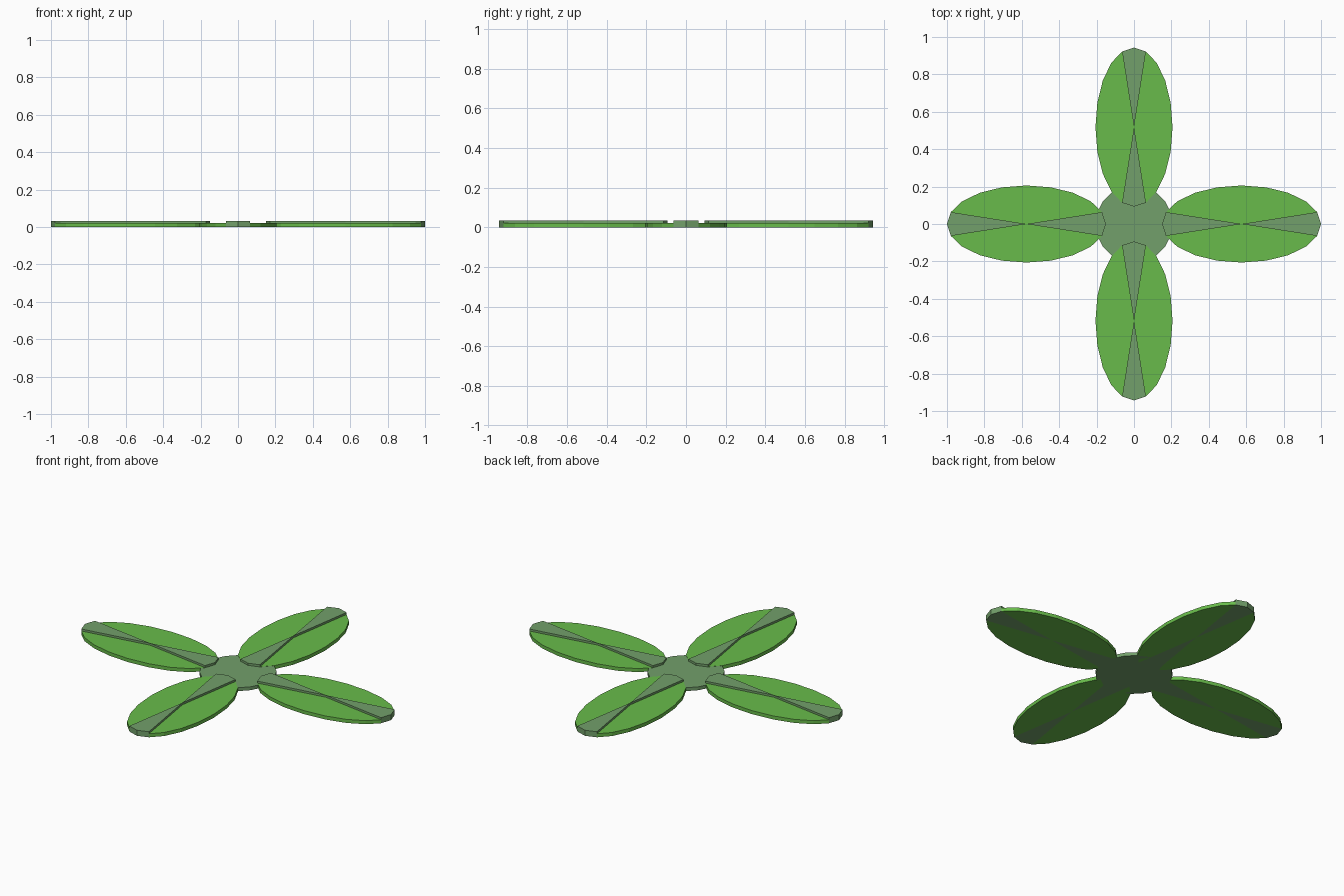
import bpy, bmesh
from math import sin, cos, pi
from mathutils import Matrix

if "Cube" in bpy.data.objects:
    bpy.data.objects.remove(bpy.data.objects["Cube"])

SIDES = 20
LEAF_H, RIB_H = 0.021, 0.033


def material(name, rgb):
    m = bpy.data.materials.new(name)
    m.diffuse_color = (*rgb, 1)
    m.use_nodes = True
    m.node_tree.nodes["Principled BSDF"].inputs["Base Color"].default_value = m.diffuse_color
    return m


GREEN = material("leaf_green", (0.14, 0.50, 0.07))
SAGE = material("sage_green", (0.17, 0.35, 0.145))


def leaf(name, distance, angle):
    """Oval leaf slab with a raised wedge at each end."""
    bm = bmesh.new()
    rim = [bm.verts.new((0.425 * cos(2 * pi * i / SIDES), 0.206 * sin(2 * pi * i / SIDES), 0))
           for i in range(SIDES)]
    centre = bm.verts.new((0, 0, 0))
    faces = [bm.faces.new((centre, rim[i], rim[(i + 1) % SIDES])) for i in range(SIDES)]
    ribs = [faces[i] for i in (-1, 0, SIDES // 2 - 1, SIDES // 2)]
    for f in ribs:
        f.material_index = 1
    # Thicken the oval, keeping the underside
    res = bmesh.ops.extrude_face_region(bm, geom=faces, use_keep_orig=True)
    top = [g for g in res["geom"] if isinstance(g, bmesh.types.BMFace)]
    bmesh.ops.translate(bm, vec=(0, 0, LEAF_H),
                        verts=[g for g in res["geom"] if isinstance(g, bmesh.types.BMVert)])
    # Raise the two wedges
    for sign in (1, -1):
        wedge = [f for f in top if f.is_valid and f.material_index == 1
                 and f.calc_center_median().x * sign > 0]
        res = bmesh.ops.extrude_face_region(bm, geom=wedge)
        bmesh.ops.translate(bm, vec=(0, 0, RIB_H - LEAF_H),
                            verts=[g for g in res["geom"] if isinstance(g, bmesh.types.BMVert)])
        bmesh.ops.delete(bm, geom=[f for f in wedge if f.is_valid], context="FACES_ONLY")
    bmesh.ops.recalc_face_normals(bm, faces=bm.faces)
    # Side walls at the ends and the wedge steps take the wedge colour
    for f in bm.faces:
        c = f.calc_center_median()
        if abs(f.normal.z) < 0.5 and (abs(c.x) > 0.4 or c.z > LEAF_H + 0.001):
            f.material_index = 1
    bmesh.ops.transform(bm, verts=bm.verts, space=Matrix(),
                        matrix=Matrix.Rotation(angle, 4, "Z") @ Matrix.Translation((distance, 0, 0)))
    me = bpy.data.meshes.new(name)
    bm.to_mesh(me)
    bm.free()
    me.materials.append(GREEN)
    me.materials.append(SAGE)
    bpy.context.collection.objects.link(bpy.data.objects.new(name, me))


# Four leaves in a cross
for k, name in enumerate(("right", "back", "left", "front")):
    leaf("leaf_" + name, 0.575 if k % 2 == 0 else 0.518, k * pi / 2)

# Centre disc
bpy.ops.mesh.primitive_cylinder_add(vertices=SIDES, radius=0.206, depth=0.02, location=(0, 0, 0.01))
disc = bpy.context.object
disc.name = "centre_disc"
disc.data.materials.append(SAGE)
